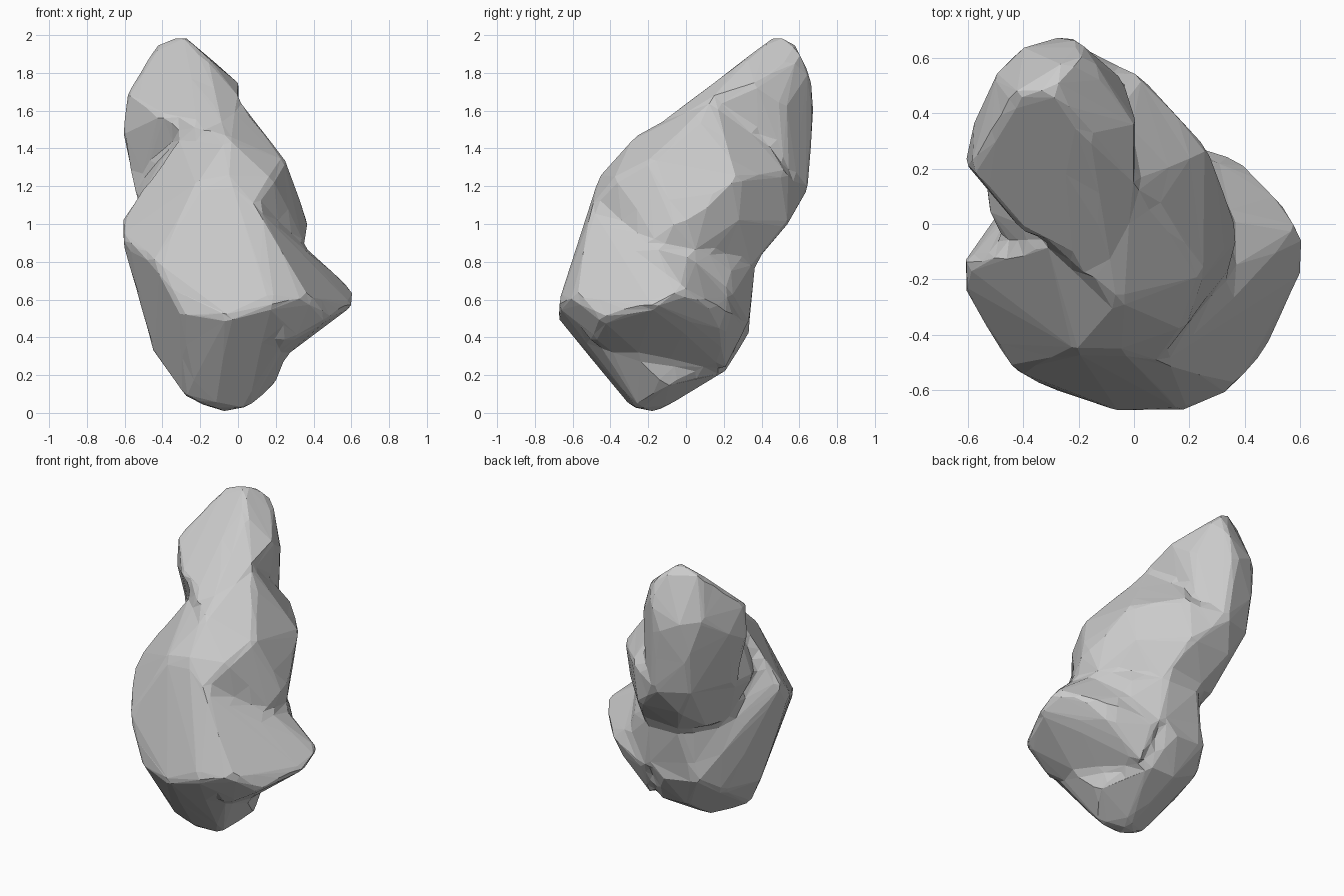
import bpy, bmesh


def hull(name, pts):
    """Faceted stone lump: convex hull around its corner points."""
    bm = bmesh.new()
    for p in pts:
        bm.verts.new(p)
    res = bmesh.ops.convex_hull(bm, input=bm.verts[:])
    junk = {g for g in res["geom_interior"] + res["geom_unused"]
            if isinstance(g, bmesh.types.BMVert)}
    bmesh.ops.delete(bm, geom=list(junk), context="VERTS")
    bmesh.ops.recalc_face_normals(bm, faces=bm.faces[:])
    me = bpy.data.meshes.new(name)
    bm.to_mesh(me)
    bm.free()
    ob = bpy.data.objects.new(name, me)
    bpy.context.collection.objects.link(ob)
    return ob


# Broad lower lump with the foot, front facet and left shoulder
base = hull("rock", [
    (-.08, -.16, 0), (.06, -.26, .03), (-.28, -.28, .08), (-.12, -.29, .03),
    (.20, -.10, .15), (.06, .00, .13), (.05, .21, .22), (-.15, .20, .22),
    (-.45, -.15, .33), (-.05, .34, .43), (.03, .33, .50), (-.30, .31, .46),
    (-.38, .15, .35), (-.30, -.60, .53), (-.05, -.68, .50), (.18, -.68, .57),
    (.37, -.59, .61), (-.44, -.53, .79), (-.62, -.23, .93), (-.62, -.14, 1.03),
    (-.42, .10, .84), (-.25, .29, .64), (.10, -.49, 1.11), (-.05, -.46, 1.25),
    (-.21, -.46, 1.22), (-.06, -.28, 1.45), (-.32, -.08, 1.44)])

# Wedge sticking out on the right
fin = hull("right_wedge", [
    (.37, -.59, .61), (.48, -.45, .50), (.61, -.17, .57), (.61, -.02, .65),
    (.52, .10, .59), (.38, .23, .54), (.34, .20, .42), (.25, .10, .35),
    (.25, -.49, .36), (.25, -.25, .30), (.12, .21, .23), (.08, .33, .46),
    (.19, -.66, .56), (.10, -.49, 1.09), (.34, -.17, .89), (.33, .02, .85),
    (.22, .22, .68), (0, 0, .4)])

# Waist filling the crease between wedge and middle
waist = hull("waist", [
    (.35, -.16, .93), (.335, .03, .90), (.22, .24, .76), (.08, .33, .74),
    (-.25, .31, .68), (.28, .22, .55), (.07, .335, .47), (-.28, .31, .48),
    (.30, -.10, .60), (0, -.40, 1.0), (.10, -.485, 1.12), (-.41, .12, .85),
    (.02, .37, .82), (-.20, .37, .82)])

# Leaning middle with the right-hand bulge
torso = hull("leaning_middle", [
    (-.21, -.45, 1.22), (-.05, -.46, 1.25), (.10, -.48, 1.12), (.18, -.38, 1.24),
    (.25, -.18, 1.34), (.35, -.15, .91), (.37, -.06, 1.00), (.36, .02, 1.03),
    (.33, .05, .87), (.26, .28, 1.25), (.22, .28, 1.02), (.03, .53, 1.28),
    (-.06, -.28, 1.46), (-.10, -.16, 1.51), (.06, .08, 1.54), (-.38, -.02, 1.38),
    (-.55, .23, 1.17), (-.53, .04, 1.12), (-.41, .12, .85), (-.36, .30, .84),
    (-.02, .54, 1.00), (-.32, .52, 1.00), (-.22, .65, 1.19), (-.42, .57, 1.18),
    (.05, .37, .80), (-.20, .37, .80)])

# Sloping neck that carries the front slab down to the middle
neck = hull("sloping_neck", [
    (-.36, -.03, 1.56), (-.08, -.18, 1.51), (-.06, -.28, 1.46), (.25, -.18, 1.34),
    (.01, .14, 1.65), (.10, .07, 1.53), (.26, .27, 1.25), (.00, .53, 1.30),
    (.02, .34, 1.44), (-.30, .10, 1.2), (-.30, .40, 1.3), (-.31, -.07, 1.42)])

# Tall top block with the sloping front slab
head = hull("top_block", [
    (-.29, .48, 2.0), (-.43, .47, 1.96), (-.25, .58, 1.96), (-.16, .60, 1.89),
    (-.17, .33, 1.89), (-.59, .20, 1.69), (-.40, -.03, 1.57), (-.20, -.11, 1.55),
    (-.08, -.18, 1.50), (.01, .14, 1.67), (.01, .36, 1.74), (-.20, .66, 1.78),
    (-.40, .64, 1.66), (-.50, .54, 1.68), (-.58, .36, 1.55), (-.61, .22, 1.47),
    (-.55, .26, 1.17), (-.43, .61, 1.42), (-.42, .57, 1.18), (-.25, .68, 1.60),
    (-.20, .65, 1.20), (-.06, .53, 1.33), (-.04, .52, 1.62), (-.15, .10, 1.3)])

# Merge all the lumps, close the thin creases and cut back to a few facets
parts = [fin, waist, torso, neck, head]
for p in parts:
    m = base.modifiers.new("union", "BOOLEAN")
    m.operation = "UNION"
    m.solver = "EXACT"
    m.object = p
m = base.modifiers.new("remesh", "REMESH")
m.mode = "VOXEL"
m.voxel_size = 0.03
m = base.modifiers.new("soften", "SMOOTH")
m.factor = 0.5
m.iterations = 3
m = base.modifiers.new("facets", "DECIMATE")
m.ratio = 0.035
dg = bpy.context.evaluated_depsgraph_get()
merged = bpy.data.meshes.new_from_object(base.evaluated_get(dg))
base.modifiers.clear()
base.data = merged
for p in parts:
    bpy.data.objects.remove(p)
for f in base.data.polygons:
    f.use_smooth = False
